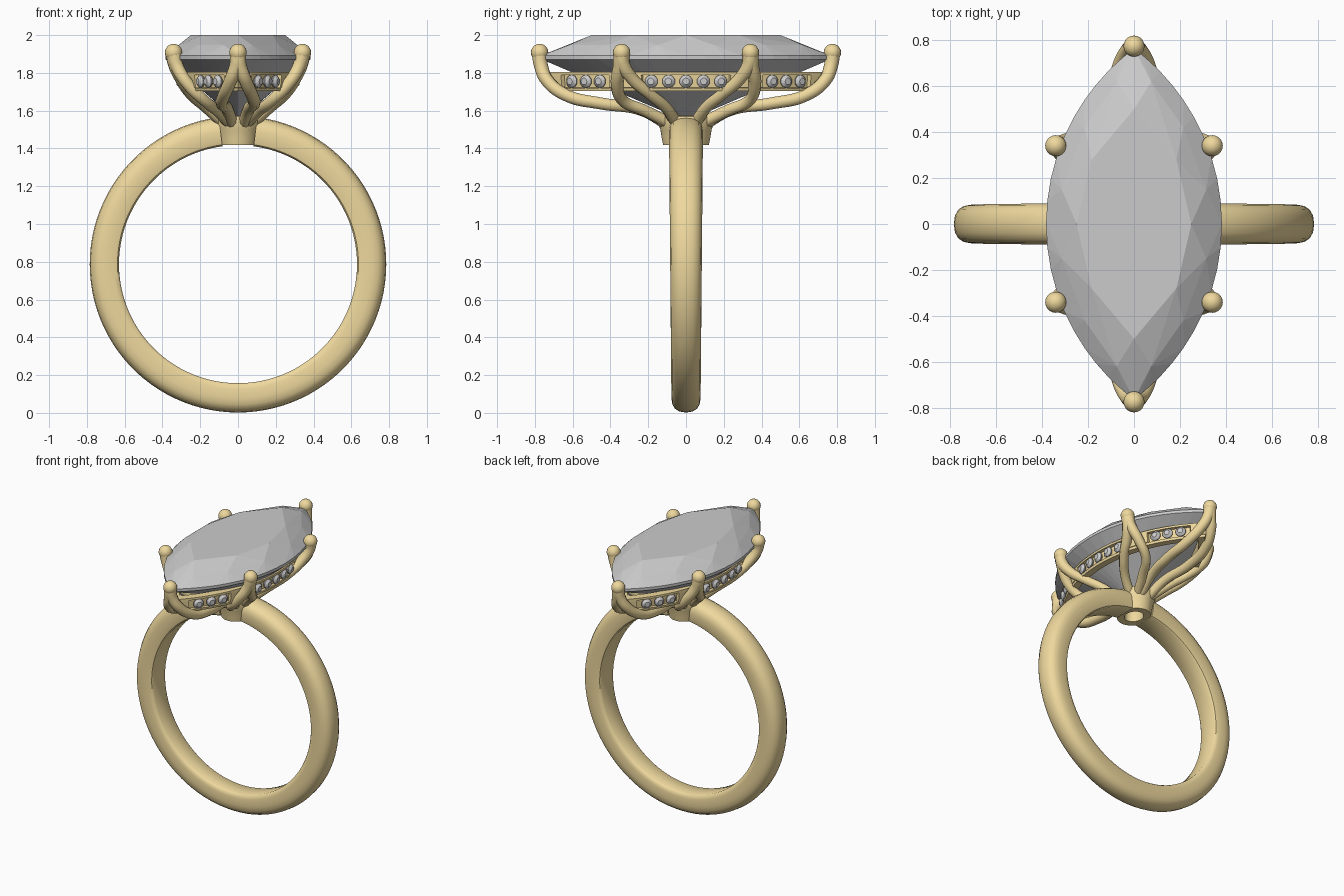
import bpy, bmesh
from math import sin, cos, pi, sqrt, radians
from mathutils import Vector, Matrix

if "Cube" in bpy.data.objects:
    bpy.data.objects.remove(bpy.data.objects["Cube"])

gold = bpy.data.materials.new("gold")
gold.diffuse_color = (0.86, 0.69, 0.34, 1)
gold.use_nodes = True
gold.node_tree.nodes["Principled BSDF"].inputs["Base Color"].default_value = gold.diffuse_color


def finish(name, bm, mat=None, smooth=None):
    bmesh.ops.recalc_face_normals(bm, faces=bm.faces)
    me = bpy.data.meshes.new(name)
    bm.to_mesh(me)
    bm.free()
    ob = bpy.data.objects.new(name, me)
    bpy.context.collection.objects.link(ob)
    if mat:
        me.materials.append(mat)
    if smooth:
        bpy.ops.object.select_all(action='DESELECT')
        ob.select_set(True)
        bpy.context.view_layer.objects.active = ob
        bpy.ops.object.shade_smooth_by_angle(angle=radians(smooth))
    return ob


def loft(name, rings, closed, smooth):
    """Skin a list of equal-length closed rings."""
    bm = bmesh.new()
    vs = [[bm.verts.new(p) for p in r] for r in rings]
    n, m = len(vs), len(vs[0])
    for i in range(n if closed else n - 1):
        a, b = vs[i], vs[(i + 1) % n]
        for j in range(m):
            k = (j + 1) % m
            bm.faces.new((a[j], a[k], b[k], b[j]))
    if not closed:
        bm.faces.new(vs[0])
        bm.faces.new(vs[-1])
    return finish(name, bm, gold, smooth)


def arc(length, width):
    """Radius and centre offset of a marquise side arc."""
    r = (length ** 2 + width ** 2) / (2 * width)
    return r, r - width


def arc_x(y, length, width):
    r, c = arc(length, width)
    return max(0, sqrt(r * r - y * y) - c)


# Band: flat inside, domed outside, tapering to the bottom, open at the collar
half = [(.63, .070), (.638, .082), (.66, .088), (.71, .090), (.742, .084),
        (.765, .068), (.780, .040), (.785, 0)]
profile = half + [(r, -y) for r, y in half[-2::-1]]
rings = []
for i in range(97):
    a = radians(7.5) + i / 96 * radians(345)
    s = .93 + .07 * cos(a)
    rings.append([(r * sin(a), y * s, .787 + r * cos(a)) for r, y in profile])
loft("band", rings, False, 40)

# Collar: flared oval cup with a hole
cup = [(.062, 1.42), (.108, 1.418), (.114, 1.45), (.121, 1.50), (.138, 1.55),
       (.134, 1.57), (.105, 1.575), (.075, 1.53), (.060, 1.47)]
rings = []
for i in range(48):
    a = 2 * pi * i / 48
    rings.append([(r * .96 * cos(a), r * 1.12 * sin(a), z) for r, z in cup])
loft("collar", rings, True, 40)

# Gallery rail: marquise strip with channels for the small stones
GROUPS = [(0, .235), (.535, .125), (-.535, .125)]
ys = sorted({.74 * sin(pi / 2 * (i / 24 - 1)) for i in range(49)} |
            {g + s * (h + e) for g, h in GROUPS for s in (-1, 1) for e in (-.002, .002)})
stations = [(1, y) for y in ys] + [(-1, y) for y in ys[-2:0:-1]]
rings = []
for sx, y in stations:
    groove = .022 if any(abs(y - g) < h for g, h in GROUPS) else 0
    x, t = arc_x(y, .74, .315), y / .74
    ring = []
    for off, z in [(0, 1.805), (0, 1.79), (-groove, 1.788), (-groove - .006, 1.722),
                   (-.01, 1.72), (-.014, 1.703), (-.06, 1.703), (-.055, 1.805)]:
        r, c = arc(.74, .315)
        nx, ny = (x + c) / r, y / r
        if abs(y) > .735:
            nx, ny = 0, (1 if y > 0 else -1)
        ring.append((sx * max(0, x + off * nx), y + off * ny, z))
    rings.append(ring)
loft("gallery_rail", rings, True, 30)

# Small round stones set in the rail
bm = bmesh.new()
for sx in (-1, 1):
    for y in (-.61, -.535, -.46, -.185, -.093, 0, .093, .185, .46, .535, .61):
        r, c = arc(.74, .315)
        x = arc_x(y, .74, .315)
        n = Vector((sx * (x + c), y, 0)).normalized()
        pos = Vector((sx * x, y, 1.755)) - n * .012
        m = Matrix.Translation(pos) @ n.to_track_quat('Z', 'Y').to_matrix().to_4x4()
        pts = [(.018, .022, 0), (.035, .006, .5), (.035, 0, .5), (.008, -.03, 0)]
        stone = [bm.verts.new(m @ Vector((q * cos(pi * (i + o) / 5), q * sin(pi * (i + o) / 5), z)))
                 for q, z, o in pts for i in range(10)]
        res = bmesh.ops.convex_hull(bm, input=stone)
        loose = [v for v in res["geom_interior"] if isinstance(v, bmesh.types.BMVert)]
        bmesh.ops.delete(bm, geom=loose, context='VERTS')
finish("rail_stones", bm)

# Centre stone: faceted marquise from stacked outlines
bm = bmesh.new()


def add(x, y, z):
    for p in {(sx * x, sy * y, z) for sx in (-1, 1) for sy in (-1, 1)}:
        bm.verts.new(p)


for p in [(.25, 0), (.185, .28), (0, .5)]:             # table
    add(*p, 2.0)
for p in [(.315, .15), (.215, .42), (.075, .62)]:      # crown break
    add(*p, 1.947)
for i in range(13):                                    # girdle
    y = .765 * sin(pi / 2 * i / 12)
    for z in (1.872, 1.892):
        add(arc_x(y, .765, .383), y, z)
for p in [(.17, .09), (.12, .22), (0, .34)]:           # pavilion break
    add(*p, 1.705)
add(0, .0, 1.545)                                      # culet
bmesh.ops.remove_doubles(bm, verts=bm.verts, dist=.0005)
res = bmesh.ops.convex_hull(bm, input=bm.verts)
bmesh.ops.delete(bm, geom=[v for v in bm.verts if not v.link_faces], context='VERTS')
bmesh.ops.dissolve_limit(bm, angle_limit=radians(1), verts=bm.verts, edges=bm.edges)
finish("centre_stone", bm)


# Split prongs: two strands per tip, joined under a round bead
def strands(name, pts, signs):
    cu = bpy.data.curves.new(name, 'CURVE')
    cu.dimensions = '3D'
    cu.bevel_depth = 1
    cu.bevel_resolution = 3
    cu.resolution_u = 8
    cu.use_fill_caps = True
    for sx, sy in signs:
        sp = cu.splines.new('BEZIER')
        sp.bezier_points.add(len(pts) - 1)
        for b, (x, y, z, r) in zip(sp.bezier_points, pts):
            b.co = (sx * x, sy * y, z)
            b.radius = r
            b.handle_left_type = b.handle_right_type = 'AUTO'
    ob = bpy.data.objects.new(name, cu)
    bpy.context.collection.objects.link(ob)
    cu.materials.append(gold)
    bpy.ops.object.select_all(action='DESELECT')
    ob.select_set(True)
    bpy.context.view_layer.objects.active = ob
    bpy.ops.object.convert(target='MESH')
    bpy.ops.object.shade_smooth_by_angle(angle=radians(50))


four = [(sx, sy) for sx in (-1, 1) for sy in (-1, 1)]
strands("end_prongs", [(.03, .10, 1.53, .032), (.055, .24, 1.605, .032), (.085, .45, 1.638, .033),
                       (.075, .63, 1.68, .034), (.04, .735, 1.76, .035), (.010, .768, 1.84, .037),
                       (0, .775, 1.91, .042)], four)
strands("side_prongs_inner", [(.09, .06, 1.55, .032), (.17, .11, 1.62, .031), (.25, .195, 1.69, .031),
                              (.305, .29, 1.775, .034), (.335, .335, 1.85, .038),
                              (.341, .341, 1.91, .044)], four)
strands("side_prongs_outer", [(.05, .10, 1.54, .032), (.11, .22, 1.60, .031), (.18, .335, 1.655, .031),
                              (.265, .365, 1.74, .033), (.325, .35, 1.84, .036),
                              (.341, .341, 1.91, .044)], four)

# Prong tip beads
bm = bmesh.new()
tips = [(0, .775), (0, -.775)] + [(.341 * a, .341 * b) for a, b in four]
for x, y in tips:
    bmesh.ops.create_uvsphere(bm, u_segments=20, v_segments=12, radius=.046,
                              matrix=Matrix.Translation((x, y, 1.908)))
finish("prong_tips", bm, gold, 60)
